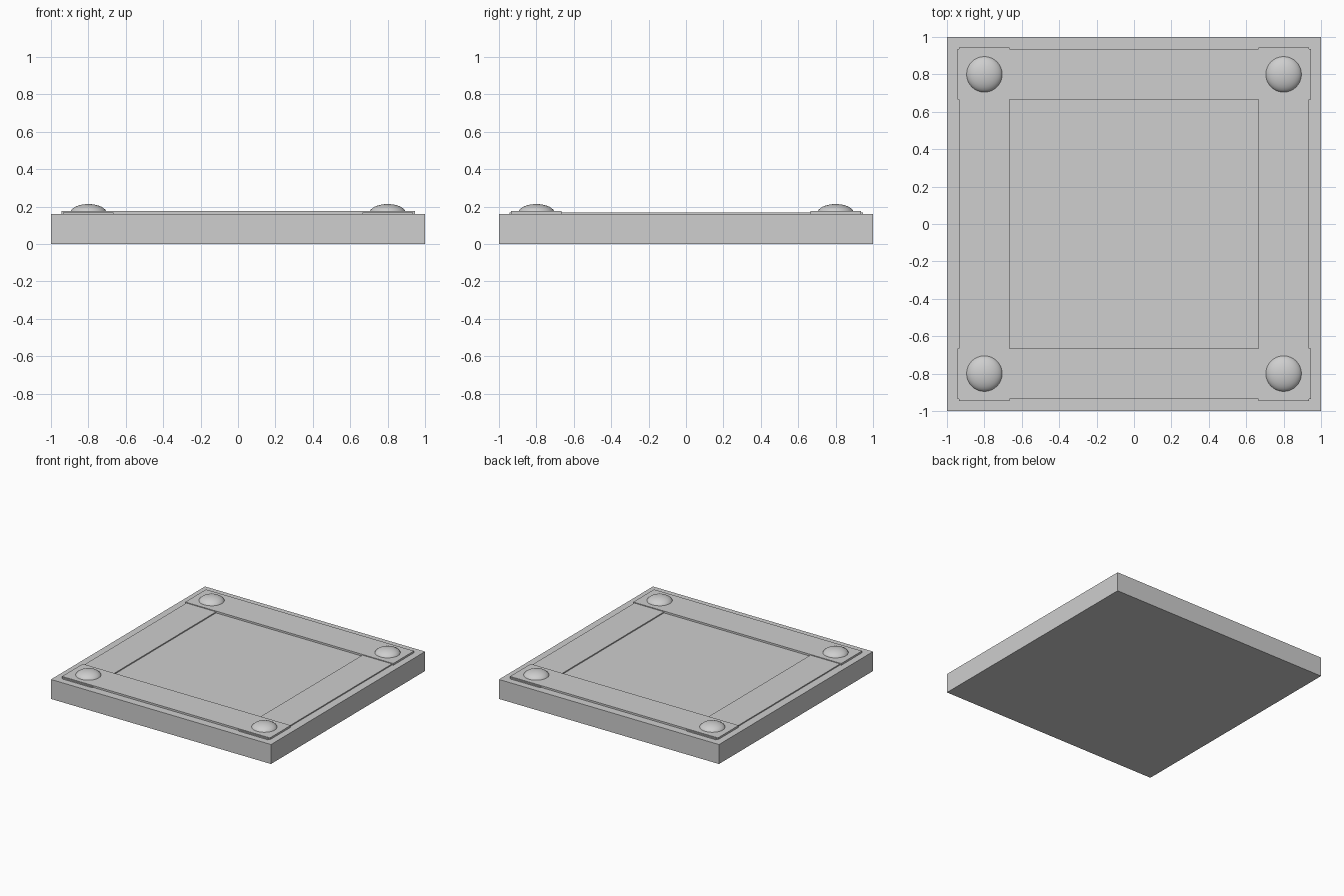
import bpy

if "Cube" in bpy.data.objects:
    bpy.data.objects.remove(bpy.data.objects["Cube"])

# one flat grey for everything
grey = bpy.data.materials.new("light_grey")
grey.diffuse_color = (0.62, 0.62, 0.62, 1)
grey.use_nodes = True
grey.node_tree.nodes["Principled BSDF"].inputs["Base Color"].default_value = grey.diffuse_color


def box(name, x0, x1, y0, y1, z0, z1):
    bpy.ops.mesh.primitive_cube_add(
        size=1, location=((x0 + x1) / 2, (y0 + y1) / 2, (z0 + z1) / 2))
    ob = bpy.context.object
    ob.name = name
    ob.scale = (x1 - x0, y1 - y0, z1 - z0)
    bpy.ops.object.transform_apply(location=False, rotation=False, scale=True)
    ob.data.materials.append(grey)
    return ob


# base slab
box("base_slab", -1, 1, -1, 1, 0, 0.16)

# thin border strips: the side pair lies just below the front/back pair
for side, s in (("left", -1), ("right", 1)):
    a, b = sorted((s * 0.665, s * 0.935))
    box(side + "_strip", a, b, -0.945, 0.945, 0.15, 0.169)
for side, s in (("front", -1), ("back", 1)):
    a, b = sorted((s * 0.665, s * 0.935))
    box(side + "_strip", -0.945, 0.945, a, b, 0.15, 0.175)

# flattened rivet heads on the corners
for fb, sy in (("front", -1), ("back", 1)):
    for lr, sx in (("left", -1), ("right", 1)):
        bpy.ops.mesh.primitive_uv_sphere_add(
            segments=32, ring_count=16, radius=1,
            location=(sx * 0.8, sy * 0.8, 0.164))
        rivet = bpy.context.object
        rivet.name = f"{fb}_{lr}_rivet"
        rivet.scale = (0.098, 0.098, 0.049)
        bpy.ops.object.transform_apply(location=False, rotation=False, scale=True)
        bpy.ops.object.shade_smooth()
        rivet.data.materials.append(grey)
